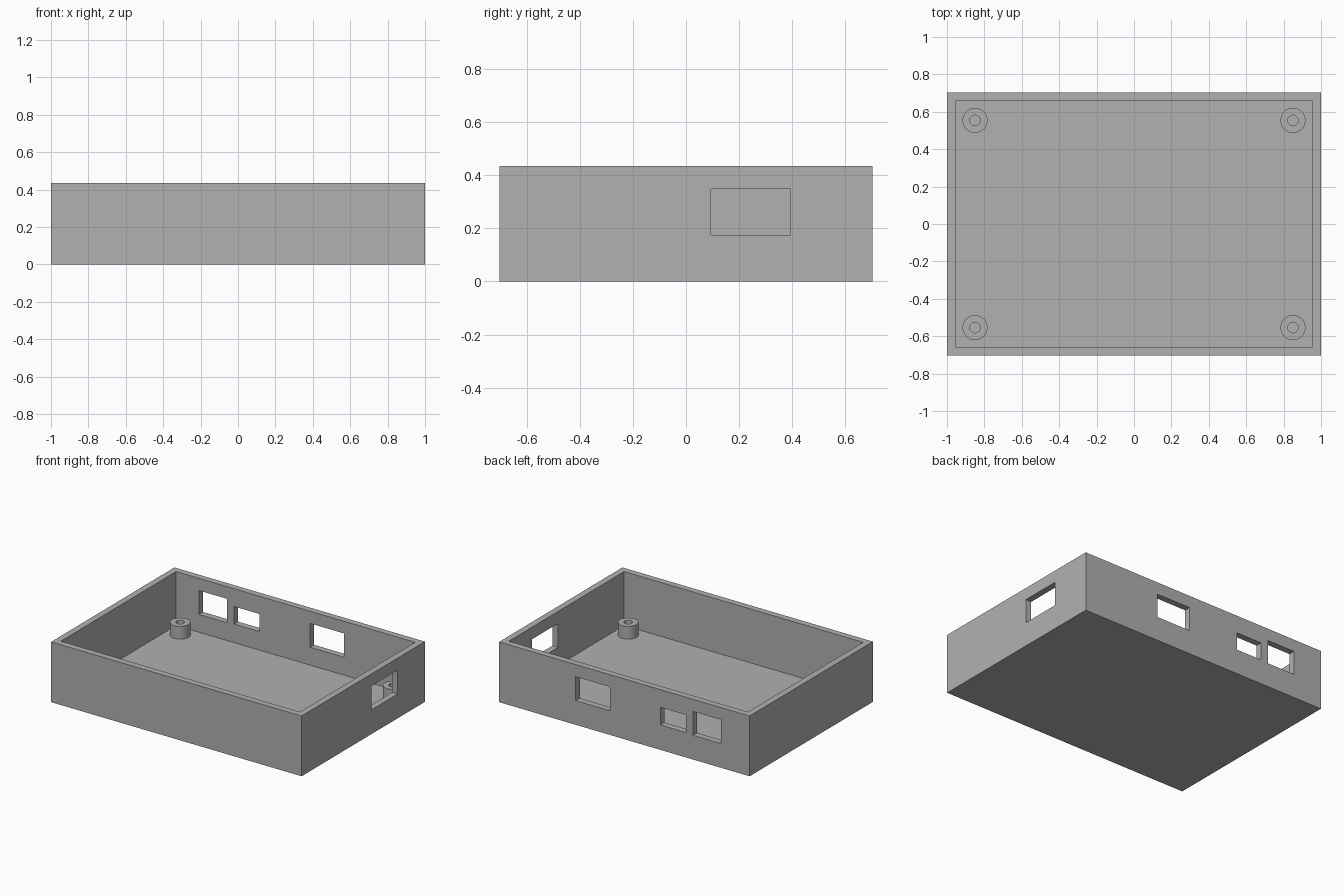
import bpy
import math

if "Cube" in bpy.data.objects:
    bpy.data.objects.remove(bpy.data.objects["Cube"], do_unlink=True)

HX, HY, HEIGHT = 1.0, 0.703, 0.435   # outer half sizes and height
WALL = 0.046                         # wall and floor thickness

grey = bpy.data.materials.new("plain grey")
grey.use_nodes = True
colour = (0.44, 0.44, 0.44, 1)
grey.diffuse_color = colour
grey.node_tree.nodes["Principled BSDF"].inputs["Base Color"].default_value = colour


def box(name, low, high):
    """Box between two opposite corners."""
    bpy.ops.mesh.primitive_cube_add(size=1)
    ob = bpy.context.object
    ob.name = name
    ob.location = [(a + b) / 2 for a, b in zip(low, high)]
    ob.scale = [b - a for a, b in zip(low, high)]
    bpy.ops.object.transform_apply(location=True, rotation=False, scale=True)
    ob.data.materials.append(grey)
    return ob


def cut(target, cutter):
    """Subtract a cutter and discard it."""
    cutter.hide_render = True
    mod = target.modifiers.new("cut", "BOOLEAN")
    mod.operation = "DIFFERENCE"
    mod.solver = "EXACT"
    mod.object = cutter
    bpy.ops.object.select_all(action="DESELECT")
    bpy.context.view_layer.objects.active = target
    target.select_set(True)
    bpy.ops.object.modifier_apply(modifier=mod.name)
    bpy.data.objects.remove(cutter, do_unlink=True)


# Open tray: a block with its cavity cut out
tray = box("enclosure_tray", (-HX, -HY, 0), (HX, HY, HEIGHT))
cut(tray, box("cavity_cutter", (WALL - HX, WALL - HY, WALL), (HX - WALL, HY - WALL, HEIGHT + 0.1)))

# Port openings in the back wall: x from, x to, z from, z to
for x0, x1, z0, z1 in ((0.116, 0.388, 0.175, 0.347),
                       (-0.492, -0.288, 0.18, 0.307),
                       (-0.772, -0.548, 0.175, 0.347)):
    cut(tray, box("port_cutter", (x0, HY - 0.1, z0), (x1, HY + 0.1, z1)))

# Port opening in the +x side wall
cut(tray, box("side_port_cutter", (HX - 0.1, 0.095, 0.175), (HX + 0.1, 0.393, 0.348)))


def standoff(name, x, y, outer=0.067, inner=0.028, top=0.138, sides=48):
    """Hollow screw post standing on the floor."""
    profile = ((inner, WALL), (outer, WALL), (outer, top), (inner, top))
    verts, faces = [], []
    for i in range(sides):
        a = math.tau * i / sides
        verts += [(r * math.cos(a), r * math.sin(a), z) for r, z in profile]
        for k in range(1, 4):    # outside, rim and bore
            j, m = (i + 1) % sides * 4, (k + 1) % 4
            faces.append((i * 4 + k, j + k, j + m, i * 4 + m))
    mesh = bpy.data.meshes.new(name)
    mesh.from_pydata(verts, [], faces)
    mesh.materials.append(grey)
    ob = bpy.data.objects.new(name, mesh)
    ob.location = (x, y, 0)
    bpy.context.collection.objects.link(ob)
    bpy.ops.object.select_all(action="DESELECT")
    bpy.context.view_layer.objects.active = ob
    ob.select_set(True)
    bpy.ops.object.shade_smooth_by_angle(angle=math.radians(30))


# Screw posts in the four corners
for x_name, sx in (("left", 1), ("right", -1)):
    for y_name, sy in (("front", -1), ("back", 1)):
        standoff(f"{y_name}_{x_name}_standoff", sx * 0.85, sy * 0.554)
